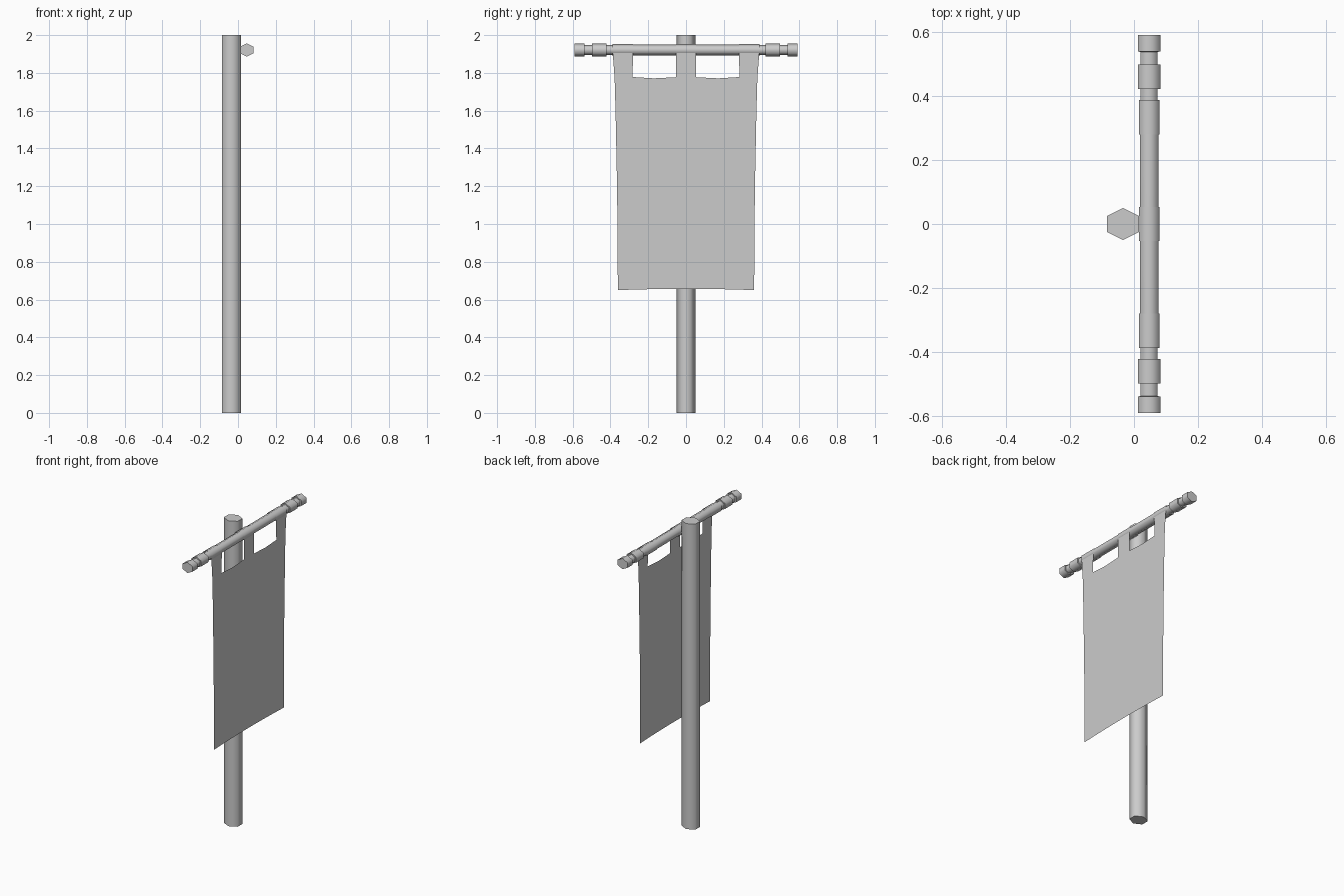
import bpy, bmesh
from math import radians, sin, cos, pi

if "Cube" in bpy.data.objects:
    bpy.data.objects.remove(bpy.data.objects["Cube"])

ROD_X, ROD_Z = 0.047, 1.921
SIDES = 6


def finish(bm, name, smooth=True):
    bmesh.ops.remove_doubles(bm, verts=bm.verts, dist=1e-5)
    mesh = bpy.data.meshes.new(name)
    bm.to_mesh(mesh)
    bm.free()
    ob = bpy.data.objects.new(name, mesh)
    bpy.context.collection.objects.link(ob)
    if smooth:
        bpy.ops.object.select_all(action='DESELECT')
        ob.select_set(True)
        bpy.context.view_layer.objects.active = ob
        bpy.ops.object.shade_smooth_by_angle(angle=radians(65))
    return ob


def hexagon(r):
    # six-sided section with equal width and height, points along the second axis
    return [(r * sin(2 * pi * k / SIDES) / cos(pi / 6), r * cos(2 * pi * k / SIDES))
            for k in range(SIDES)]


def loft(bm, profile, place, caps=True):
    # joins hexagons of (position, radius) along an axis
    rings = [[bm.verts.new(place(u, v, t)) for u, v in hexagon(r)] for t, r in profile]
    for a, b in zip(rings, rings[1:]):
        for k in range(SIDES):
            n = (k + 1) % SIDES
            bm.faces.new((a[k], a[n], b[n], b[k]))
    if caps:
        bm.faces.new(rings[0])
        bm.faces.new(rings[-1])
    bmesh.ops.recalc_face_normals(bm, faces=bm.faces)


def on_pole(u, v, t):
    return (u - 0.035, v, t)


def on_rod(u, v, t):
    return (ROD_X + u, t, ROD_Z + v)


# upright pole
bm = bmesh.new()
loft(bm, [(0, 0.05), (2, 0.05)], on_pole)
finish(bm, "pole")

# crossbar with turned ends
half = [(0.28, 0.029), (0.39, 0.0265), (0.422, 0.0265), (0.4221, 0.035), (0.498, 0.035),
        (0.4981, 0.027), (0.538, 0.027), (0.5381, 0.035), (0.59, 0.035)]
bm = bmesh.new()
loft(bm, [(-t, r) for t, r in reversed(half)] + half, on_rod)
finish(bm, "crossbar")

# cloth loops around the crossbar
TAB_R = 0.032
bm = bmesh.new()
for y0, y1 in ((-0.388, -0.28), (-0.053, 0.053), (0.28, 0.388)):
    loft(bm, [(y0, TAB_R), (y1, TAB_R)], on_rod, caps=False)
finish(bm, "cloth_loops")

# hanging cloth: rows of (height, half width), then the three straps
FRONT = ROD_X + TAB_R
bm = bmesh.new()
cols = [-1, -0.75, -0.45, -0.14, 0, 0.14, 0.45, 0.75, 1]
sag = [0, 0.003, -0.004, 0.002, 0.003, 0.002, -0.004, 0.003, 0]
rows = [(1.775, 0.378, 1), (1.6, 0.373, 0), (1.2, 0.365, 0), (0.9, 0.362, 0), (0.65, 0.361, 2)]
grid = []
for z, w, mode in rows:
    line = []
    for c, s in zip(cols, sag):
        dz = s if mode == 1 else 0.007 * (1 - c * c) if mode == 2 else 0
        line.append(bm.verts.new((FRONT, c * w, z + dz)))
    grid.append(line)
for a, b in zip(grid, grid[1:]):
    for k in range(len(cols) - 1):
        bm.faces.new((a[k], b[k], b[k + 1], a[k + 1]))
top = grid[0]
strap_z = ROD_Z - TAB_R / 2
for i, j, y0, y1 in ((0, 1, -0.388, -0.28), (3, 5, -0.053, 0.053), (7, 8, 0.28, 0.388)):
    up = [bm.verts.new((FRONT, y, strap_z)) for y in (y1, y0)]
    bm.faces.new(top[i:j + 1] + up)
finish(bm, "hanging_cloth", smooth=False)
